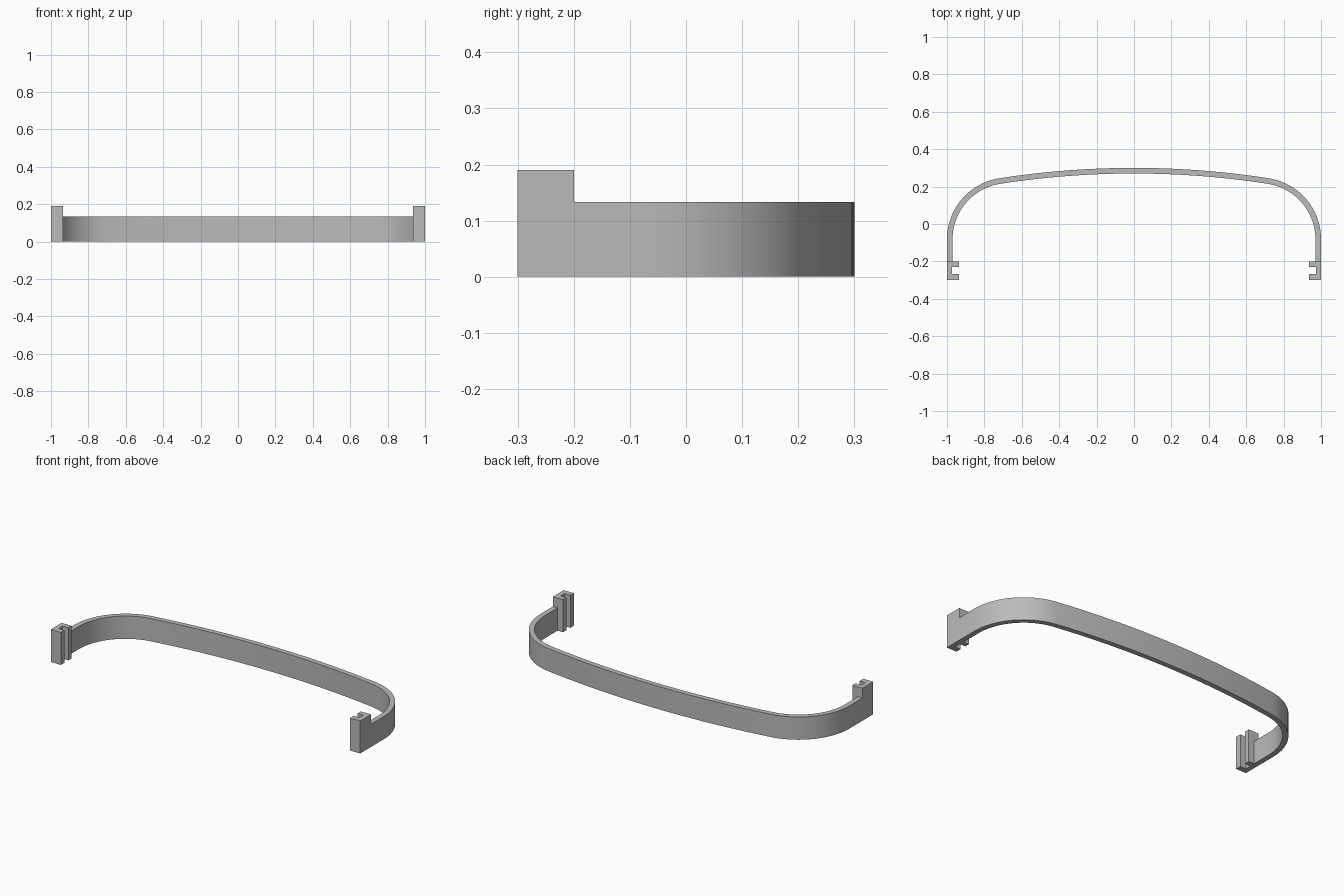
import bpy, bmesh
from math import sin, cos, asin, sqrt, pi, radians

cube = bpy.data.objects.get("Cube")
if cube:
    bpy.data.objects.remove(cube, do_unlink=True)

grey = bpy.data.materials.new("light grey")
grey.use_nodes = True
colour = (0.5, 0.5, 0.5, 1)
grey.diffuse_color = colour
grey.node_tree.nodes["Principled BSDF"].inputs["Base Color"].default_value = colour

THICK = 0.03      # band and clip wall thickness
BAND_H = 0.133
CLIP_H = 0.19
CLIP_BACK = -0.2


def finish(bm, name, height):
    """Extrude flat faces upward and turn them into a shaded object."""
    ext = bmesh.ops.extrude_face_region(bm, geom=bm.faces[:], use_keep_orig=True)
    top = [v for v in ext["geom"] if isinstance(v, bmesh.types.BMVert)]
    bmesh.ops.translate(bm, verts=top, vec=(0, 0, height))
    bmesh.ops.recalc_face_normals(bm, faces=bm.faces[:])
    mesh = bpy.data.meshes.new(name)
    bm.to_mesh(mesh)
    bm.free()
    mesh.materials.append(grey)
    obj = bpy.data.objects.new(name, mesh)
    bpy.context.collection.objects.link(obj)
    bpy.ops.object.select_all(action="DESELECT")
    obj.select_set(True)
    bpy.context.view_layer.objects.active = obj
    bpy.ops.object.shade_smooth_by_angle(angle=radians(30))
    return obj


# Bowed band: straight ends, tight corners, shallow arc across the back
R, r = 4.7, 0.33
corner_x = 1 - r
corner_y = sqrt((R - r) ** 2 - corner_x ** 2) + 0.3 - R
join = asin(corner_x / (R - r))

half = [(1, CLIP_BACK, 0)]                      # x, y, direction of outward normal
for i in range(25):
    a = (pi / 2 - join) * i / 24
    half.append((corner_x + r * cos(a), corner_y + r * sin(a), a))
for i in range(1, 17):
    a = pi / 2 - join * (1 - i / 16)
    half.append((R * cos(a), 0.3 - R + R * sin(a), a))
path = half + [(-x, y, pi - a) for x, y, a in reversed(half[:-1])]

bm = bmesh.new()
rows = [(bm.verts.new((x, y, 0)),
         bm.verts.new((x - THICK * cos(a), y - THICK * sin(a), 0))) for x, y, a in path]
for p, q in zip(rows, rows[1:]):
    bm.faces.new((p[0], q[0], q[1], p[1]))
finish(bm, "band", BAND_H)

# Slotted end clips: a C profile opening inward
INNER, WALL = 0.935, 0.972
profile = [(1, -0.3), (1, CLIP_BACK), (INNER, CLIP_BACK), (INNER, -0.23),
           (WALL, -0.23), (WALL, -0.267), (INNER, -0.267), (INNER, -0.3)]
for name, side in (("left_clip", 1), ("right_clip", -1)):
    bm = bmesh.new()
    bm.faces.new([bm.verts.new((side * x, y, 0)) for x, y in profile])
    finish(bm, name, CLIP_H)
